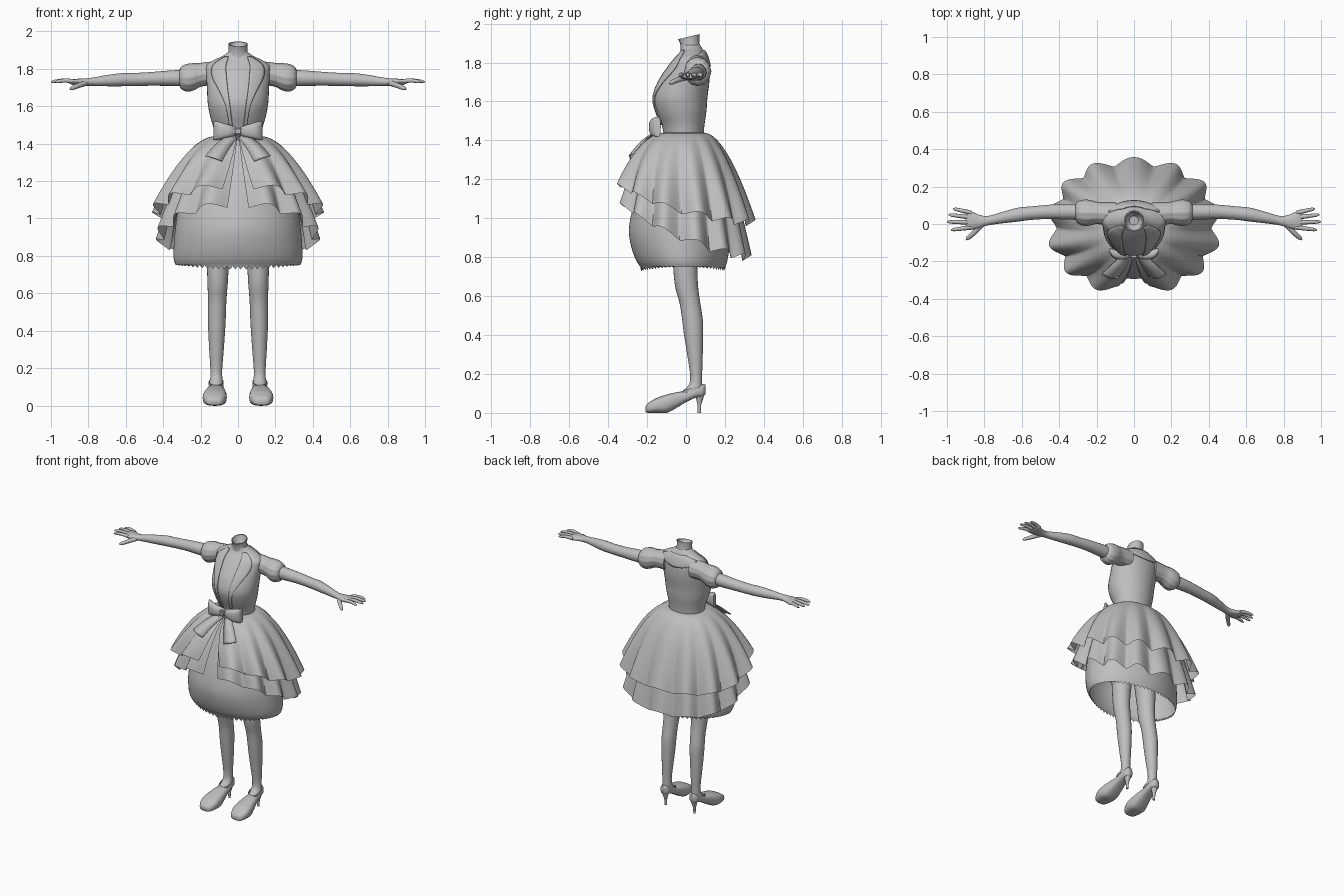
import bpy, bmesh, math
from mathutils import Vector

cube = bpy.data.objects.get("Cube")
if cube:
    bpy.data.objects.remove(cube, do_unlink=True)

grey = bpy.data.materials.new("plain_grey")
grey.use_nodes = True
GREY = (0.52, 0.52, 0.52, 1)
grey.diffuse_color = GREY
grey.node_tree.nodes["Principled BSDF"].inputs["Base Color"].default_value = GREY


def finish(name, bm, mirror=False, angle=40):
    bmesh.ops.recalc_face_normals(bm, faces=bm.faces)
    mesh = bpy.data.meshes.new(name)
    bm.to_mesh(mesh)
    bm.free()
    mesh.materials.append(grey)
    obj = bpy.data.objects.new(name, mesh)
    bpy.context.collection.objects.link(obj)
    bpy.ops.object.select_all(action="DESELECT")
    obj.select_set(True)
    bpy.context.view_layer.objects.active = obj
    bpy.ops.object.shade_smooth_by_angle(angle=math.radians(angle))
    if mirror:
        obj.modifiers.new("mirror", "MIRROR").use_mirror_merge = False
    return obj


def loft(name, rings, closed=True, caps=(True, True), **kw):
    """Skin a list of equally long point rings."""
    bm = bmesh.new()
    grid = [[bm.verts.new(p) for p in r] for r in rings]
    n = len(grid[0])
    for a, b in zip(grid, grid[1:]):
        for i in range(n if closed else n - 1):
            j = (i + 1) % n
            bm.faces.new((a[i], a[j], b[j], b[i]))
    for cap, r in zip(caps, (grid[0], grid[-1])):
        if cap and closed:
            bm.faces.new(r)
    return finish(name, bm, **kw)


def smooth(rows, steps=4):
    """Catmull-Rom refinement of key rows."""
    out = []
    for i in range(len(rows) - 1):
        p = [rows[max(0, min(len(rows) - 1, i + k))] for k in (-1, 0, 1, 2)]
        for s in range(steps):
            t = s / steps
            out.append(tuple(
                b + t * (c - a) / 2 + t * t * (a - 2.5 * b + 2 * c - d / 2)
                + t ** 3 * (1.5 * (b - c) + (d - a) / 2) for a, b, c, d in zip(*p)))
    return out + [tuple(rows[-1])]


def power(v, e):
    return math.copysign(abs(v) ** e, v)


def ring(c, u, v, n=20, e=1):
    """Ellipse in the plane of u and v; e below 1 squares it off."""
    c, u, v = Vector(c), Vector(u), Vector(v)
    turn = [2 * math.pi * i / n for i in range(n)]
    return [c + u * power(math.cos(a), e) + v * power(math.sin(a), e) for a in turn]


def ring_x(x, y, z, ry, rz, n=20, e=1):
    return ring((x, y, z), (0, ry, 0), (0, 0, rz), n, e)


def ring_z(z, x, y, rx, ry, n=24, e=1):
    return ring((x, y, z), (rx, 0, 0), (0, ry, 0), n, e)


# Bodice: height, half width, front, back
BODICE = smooth([(1.42, .122, -.112, .09), (1.48, .13, -.125, .095), (1.55, .15, -.155, .105),
                 (1.62, .162, -.17, .11), (1.7, .166, -.145, .12), (1.77, .17, -.1, .12),
                 (1.82, .168, -.06, .11), (1.85, .122, -.033, .097), (1.87, .08, -.025, .085),
                 (1.89, .052, -.028, .072)])
loft("bodice", [ring_z(z, 0, (f + b) / 2, hx, (b - f) / 2, 40) for z, hx, f, b in BODICE])


def on_bodice(x, z, side, lift=.009):
    """Point just outside the bodice; side -1 front, 1 back."""
    lo = max((r for r in BODICE if r[0] <= z + 1e-6), key=lambda r: r[0])
    hi = min((r for r in BODICE if r[0] >= z - 1e-6), key=lambda r: r[0])
    t = (z - lo[0]) / max(hi[0] - lo[0], 1e-6)
    _, hx, f, b = (p + (q - p) * t for p, q in zip(lo, hi))
    k = math.sqrt(max(0, 1 - (x / hx) ** 2))
    return Vector((x, (f + b) / 2 + side * ((b - f) / 2 * k + lift), z))


# Lapels: height, inner edge, outer edge
LAPEL = smooth([(1.865, .052, .075), (1.82, .064, .135), (1.76, .062, .14),
                (1.68, .054, .1), (1.6, .043, .066), (1.48, .028, .046)])
lapel = loft("lapels", [[on_bodice(a + (b - a) * i / 6, z, -1) for i in range(7)]
                        for z, a, b in LAPEL], closed=False, mirror=True)
lapel.modifiers.new("thickness", "SOLIDIFY").thickness = .006

# Collar lying over the back
rows = []
for k in range(7):
    w = .06 + .075 * min(1, k / 3)
    rows.append([on_bodice(w * i / 8, 1.865 - k * .014 * (1 - .4 * (i / 8) ** 2), 1)
                 for i in range(-8, 9)])
collar = loft("back_collar", rows, closed=False)
collar.modifiers.new("thickness", "SOLIDIFY").thickness = .006

# Neck with a hollow top
NECK = [(1.83, .03, .066, .058), (1.87, .025, .057, .053), (1.9, .019, .05, .049),
        (1.933, .015, .052, .055), (1.932, .015, .046, .049), (1.9, .018, .034, .036),
        (1.875, .02, .008, .008)]
rings = [ring_z(z, 0, y, rx, ry) for z, y, rx, ry in NECK]
for r in rings[3:5]:
    for p in r:
        p.z += .24 * (p.y - .015)
loft("neck", rings)

# Puffed sleeves with gathers: narrow shoulder, full ball, tight cuff
SLEEVE = smooth([(.1, .055, 1.775, .065), (.17, .057, 1.773, .062), (.205, .06, 1.766, .063),
                 (.235, .06, 1.758, .071), (.265, .06, 1.753, .073), (.29, .061, 1.752, .067),
                 (.306, .062, 1.752, .055), (.313, .063, 1.751, .042)], 3)
rings = []
for x, y, z, r in SLEEVE:
    c = Vector((x, y, z))
    rings.append([c + (p - c) * (1 + .022 * math.cos(i * math.pi / 2))
                  for i, p in enumerate(ring_x(x, y, z, r * .94, r, 48))])
loft("puff_sleeves", rings, mirror=True)

# Arms and palms
ARM = smooth([(.25, .063, 1.75, .04, .045), (.35, .065, 1.75, .042, .042),
              (.45, .065, 1.747, .038, .037), (.55, .058, 1.743, .036, .035),
              (.62, .05, 1.742, .037, .035), (.7, .035, 1.737, .031, .03),
              (.78, .018, 1.731, .025, .022), (.83, .014, 1.729, .036, .019),
              (.88, .02, 1.73, .052, .016), (.9, .022, 1.73, .048, .01)])
loft("arms", [ring_x(*r) for r in ARM], mirror=True)


def finger(name, pts, r):
    pts = [Vector(p) for p in smooth(pts, 3)]
    axis = (pts[-1] - pts[0]).normalized()
    side = axis.cross(Vector((0, 0, 1))).normalized()
    up = side.cross(axis)
    n = len(pts) - 1
    rings = []
    for i, p in enumerate(pts):
        k = r * (1 - .35 * (i / n) ** 2) * (.45 if i == n else 1)
        rings.append(ring(p, side * k, up * k, 10))
    loft(name, rings, mirror=True)


# Fingers and thumbs: root, tip
for name, y0, x1, y1 in (("little_fingers", .06, .968, .082), ("ring_fingers", .035, .992, .05),
                         ("middle_fingers", .008, 1, .012), ("index_fingers", -.018, .978, -.032)):
    finger(name, [(.87, y0, 1.731), ((.87 + x1) / 2, (y0 + y1) / 2, 1.738), (x1, y1, 1.73)], .012)
finger("thumbs", [(.81, .003, 1.725), (.855, -.046, 1.71), (.897, -.084, 1.692)], .015)

# Bubble underskirt with a toothed hem
BUBBLE = smooth([(1.43, .11, -.1, .08), (1.35, .18, -.15, .13), (1.2, .265, -.22, .18),
                 (1.07, .315, -.268, .215), (.95, .335, -.293, .23), (.86, .343, -.283, .225),
                 (.785, .344, -.257, .213), (.745, .33, -.23, .2)])
rings = [ring_z(z, 0, (f + b) / 2, hx, (b - f) / 2, 128, 1.06) for z, hx, f, b in BUBBLE]
for i, p in enumerate(rings[-1]):
    p.z += .024 * (p.x / .335) ** 2 - .018 * (i % 2)
loft("underskirt", rings, caps=(False, False), angle=60)


def overskirt(name, rx, ry, hem, gap, pleat):
    """Pleated layer, open at the front, hem falling towards the back."""
    rings, cols, steps = [], 208, 20
    for s in range(steps + 1):
        d = (s / steps) ** 1.7
        f = d ** .54
        row = []
        for i in range(cols + 1):
            u = 2 * i / cols - 1
            a = u * (math.pi - math.radians(1 + gap * d))
            c = math.cos(a)
            fold = math.cos(6.5 * u * math.pi)
            wave = .5 * (2 * abs(fold) - 1) + .5 * (2 * fold * fold - 1)
            bottom = hem[0] - hem[1] * c + .04 * c * c + .016 * wave
            k = 1 + pleat * f * d ** .5 * (wave - .6)
            x = (.122 + (rx - .122) * f) * k * power(math.sin(a), .92)
            y = (.1025 + (ry - .1025) * f) * k * power(c, .92)
            row.append((x, y - .011, 1.44 + (bottom - 1.44) * d))
        rings.append(row)
    loft(name, rings, closed=False, angle=60)


overskirt("upper_overskirt", .457, .36, (1.035, .10), 9, .06)
overskirt("lower_overskirt", .435, .34, (.895, .14), 6, .06)

# Waist bow: loops, knot and tails
BOW = smooth([(.008, -.152, 1.466, .016, .022), (.045, -.163, 1.467, .026, .033),
              (.095, -.162, 1.469, .026, .046), (.122, -.15, 1.47, .02, .051),
              (.13, -.142, 1.47, .012, .05)])
loft("bow_loops", [ring_x(*r, e=.75) for r in BOW], mirror=True)
bm = bmesh.new()
bmesh.ops.create_cube(bm, size=1)
bmesh.ops.scale(bm, vec=(.046, .05, .044), verts=bm.verts)
bmesh.ops.bevel(bm, geom=bm.edges[:], offset=.01, segments=3, affect="EDGES")
bmesh.ops.translate(bm, vec=(0, -.164, 1.466), verts=bm.verts)
finish("bow_knot", bm)
TAIL = smooth([(0, .035, -.155, 1.445), (.045, .11, -.225, 1.395), (.085, .175, -.285, 1.325)])
tails = loft("bow_tails", [[(a, y - .005, z - .018), ((a + b) / 2, y - .008, z),
                            (b, y + .015, z + .012)] for a, b, y, z in TAIL],
             closed=False, mirror=True)
tails.modifiers.new("thickness", "SOLIDIFY").thickness = .006

# Legs: height, x, y, half width, half depth
LEG = smooth([(1.1, .09, 0, .085, .09), (.9, .1, -.003, .07, .075), (.75, .107, -.003, .059, .063),
              (.65, .109, .003, .054, .059), (.56, .111, .021, .049, .053), (.48, .113, .033, .048, .053),
              (.4, .114, .039, .045, .049), (.3, .115, .046, .039, .04), (.2, .116, .052, .032, .031),
              (.15, .116, .05, .032, .033), (.12, .117, .038, .036, .046), (.09, .118, .02, .034, .06)])
loft("legs", [ring_z(*r) for r in LEG], mirror=True)

# Shoes: y, x, sole height, top height, half width
SHOE = smooth([(-.208, .127, .006, .034, .025), (-.195, .126, 0, .05, .046), (-.15, .125, 0, .077, .063),
               (-.1, .123, 0, .094, .062), (-.05, .12, .025, .106, .052), (0, .118, .055, .114, .042),
               (.05, .117, .078, .133, .037), (.085, .116, .084, .148, .03), (.1, .116, .095, .145, .014)])
loft("shoes", [ring((x, y, (lo + hi) / 2), (w, 0, 0), (0, 0, (hi - lo) / 2), 24, .72)
               for y, x, lo, hi, w in SHOE], mirror=True, angle=50)
HEEL = smooth([(.1, .116, .07, .026, .026), (.07, .116, .07, .017, .018),
               (.04, .116, .068, .01, .01), (0, .116, .068, .008, .008)], 3)
loft("shoe_heels", [ring_z(*r, 14) for r in HEEL], mirror=True)

# Ankle straps
U, V = Vector((.037, 0, 0)), Vector((0, .056, .018))
STRAP = [(1, -.007), (1.08, -.007), (1.08, .007), (1, .007), (1, -.007)]
loft("shoe_straps", [ring((.117, .028, .12 + h), U * k, V * k, 28) for k, h in STRAP],
     caps=(False, False), mirror=True)
